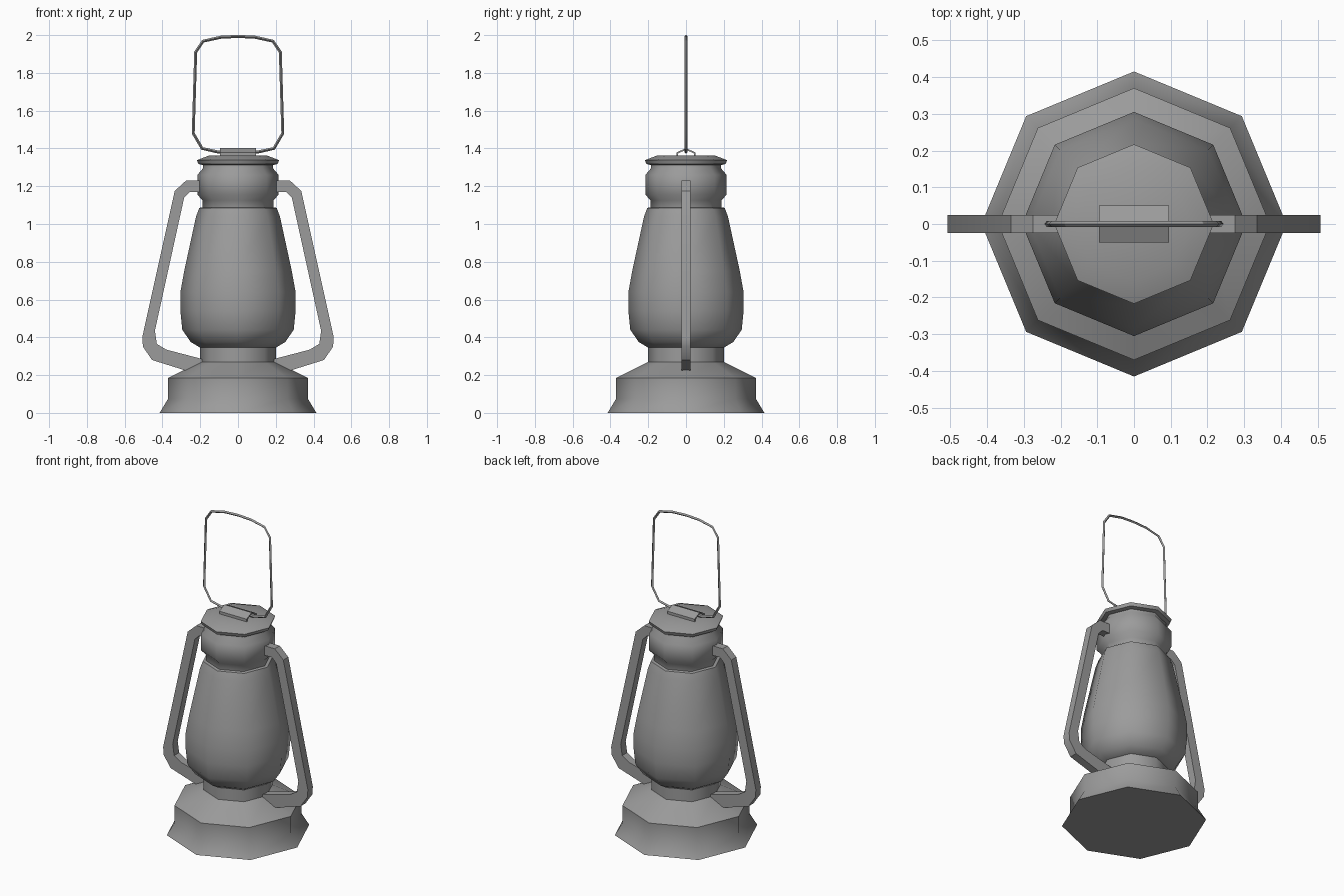
import bpy, bmesh, math

cube = bpy.data.objects.get("Cube")
if cube:
    bpy.data.objects.remove(cube, do_unlink=True)

metal = bpy.data.materials.new("grey metal")
metal.use_nodes = True
GREY = (0.33, 0.33, 0.33, 1)
metal.diffuse_color = GREY
metal.node_tree.nodes["Principled BSDF"].inputs["Base Color"].default_value = GREY


def finish(name, bm, angle):
    """Turn a bmesh into a shaded object."""
    bmesh.ops.recalc_face_normals(bm, faces=bm.faces)
    mesh = bpy.data.meshes.new(name)
    bm.to_mesh(mesh)
    bm.free()
    mesh.materials.append(metal)
    obj = bpy.data.objects.new(name, mesh)
    bpy.context.collection.objects.link(obj)
    bpy.ops.object.select_all(action='DESELECT')
    obj.select_set(True)
    bpy.context.view_layer.objects.active = obj
    bpy.ops.object.shade_smooth_by_angle(angle=math.radians(angle))
    return obj


def lathe(name, profile, sides=8):
    """Stack of octagonal rings given as (radius, height), capped at both ends."""
    bm = bmesh.new()
    rings = []
    for r, z in profile:
        rings.append([bm.verts.new((r * math.cos(i * math.tau / sides),
                                    r * math.sin(i * math.tau / sides), z))
                      for i in range(sides)])
    for a, b in zip(rings, rings[1:]):
        for i in range(sides):
            j = (i + 1) % sides
            bm.faces.new((a[i], a[j], b[j], b[i]))
    bm.faces.new(rings[0])
    bm.faces.new(rings[-1])
    return finish(name, bm, 50)


def extrude(name, points, direction):
    """Prism from an outline, pushed along a vector."""
    bm = bmesh.new()
    face = bm.faces.new([bm.verts.new(p) for p in points])
    new = bmesh.ops.extrude_face_region(bm, geom=[face])["geom"]
    bmesh.ops.translate(bm, vec=direction,
                        verts=[v for v in new if isinstance(v, bmesh.types.BMVert)])
    return finish(name, bm, 30)


# Turned body parts
lathe("base", [(0.415, 0), (0.37, 0.075), (0.37, 0.185), (0.2, 0.27), (0.2, 0.36)])
lathe("globe", [(0.195, 0.342), (0.25, 0.375), (0.295, 0.44), (0.305, 0.54),
                (0.305, 0.64), (0.285, 0.75), (0.222, 1.04), (0.205, 1.085), (0.18, 1.09)])
lathe("collar", [(0.187, 1.07), (0.187, 1.125), (0.215, 1.155), (0.215, 1.26),
                 (0.185, 1.295), (0.185, 1.325)])
lathe("cap", [(0.185, 1.312), (0.21, 1.318), (0.217, 1.338), (0.155, 1.362)])

# Side arms
ARM = [(0.18, 1.23), (0.275, 1.23), (0.335, 1.175), (0.507, 0.4), (0.503, 0.35),
       (0.455, 0.28), (0.27, 0.222), (0.17, 0.28), (0.38, 0.335), (0.43, 0.365),
       (0.44, 0.435), (0.285, 1.14), (0.255, 1.17), (0.18, 1.17)]
for name, side in (("left_arm", 1), ("right_arm", -1)):
    extrude(name, [(side * x, -0.025, z) for x, z in ARM], (0, 0.05, 0))

# Folded clip that holds the carrying wire
CLIP = [(-0.05, 1.358), (-0.05, 1.379), (0, 1.402), (0.05, 1.379), (0.05, 1.358),
        (0.043, 1.358), (0.043, 1.373), (0, 1.393), (-0.043, 1.373), (-0.043, 1.358)]
extrude("handle_clip", [(-0.095, y, z) for y, z in CLIP], (0.19, 0, 0))

# Carrying wire, mirrored half path
HALF = [(0.1, 1.38), (0.19, 1.4), (0.237, 1.48), (0.224, 1.91), (0.185, 1.968),
        (0.09, 1.989), (0, 1.993)]
path = HALF + [(-x, z) for x, z in reversed(HALF[:-1])]
curve = bpy.data.curves.new("carrying_wire", 'CURVE')
curve.dimensions = '3D'
curve.bevel_depth = 0.008
curve.bevel_resolution = 0
spline = curve.splines.new('POLY')
spline.points.add(len(path) - 1)
for point, (x, z) in zip(spline.points, path):
    point.co = (x, 0, z, 1)
spline.use_cyclic_u = True
curve.materials.append(metal)
wire = bpy.data.objects.new("carrying_wire", curve)
bpy.context.collection.objects.link(wire)
bpy.ops.object.select_all(action='DESELECT')
wire.select_set(True)
bpy.context.view_layer.objects.active = wire
bpy.ops.object.convert(target='MESH')
bpy.ops.object.shade_smooth_by_angle(angle=math.radians(30))
